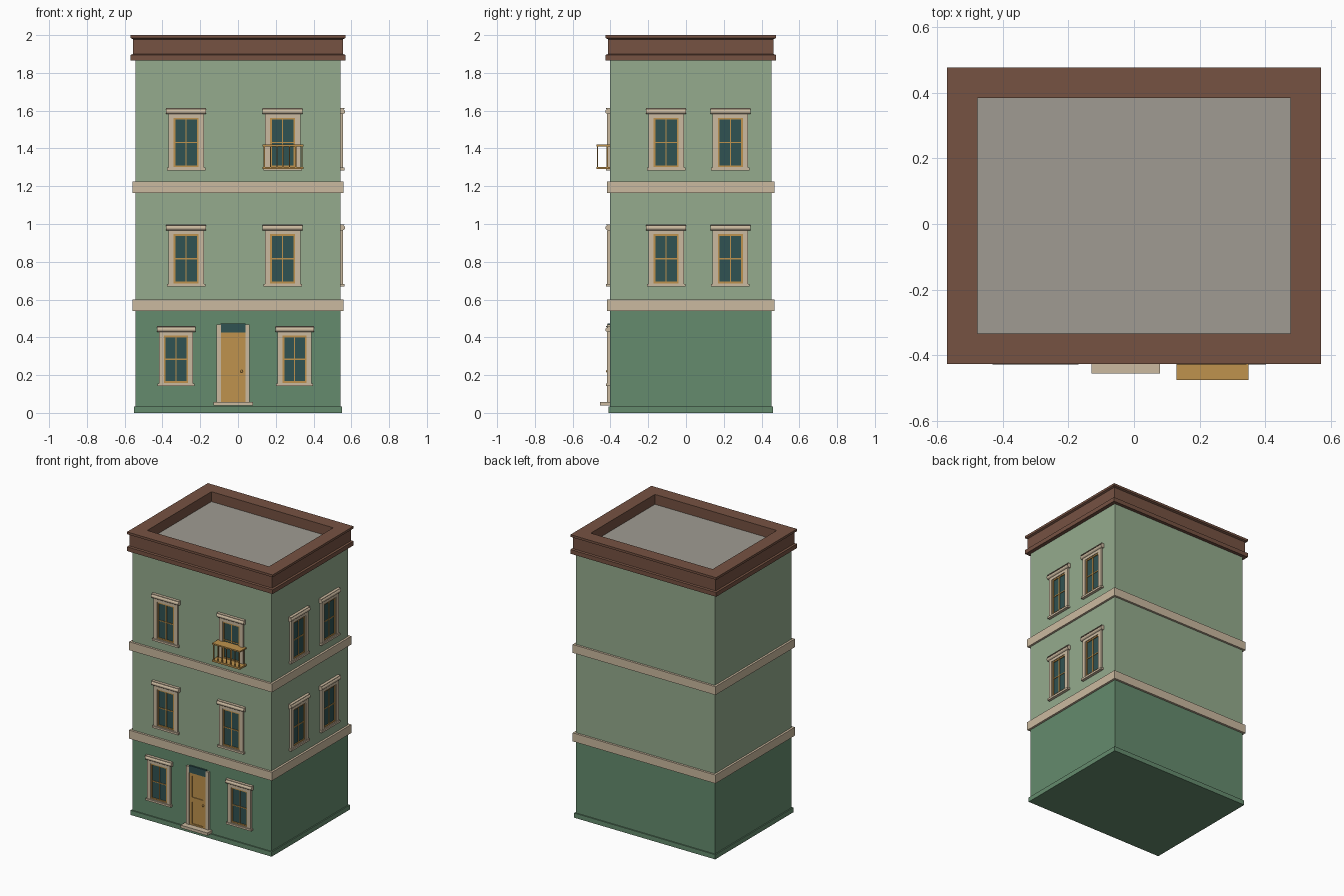
import bpy, bmesh, math

if "Cube" in bpy.data.objects:
    bpy.data.objects.remove(bpy.data.objects["Cube"])

YC = 0.025                      # centre of the building in y
HX, HY = 0.543, 0.428           # half size of the walls


def material(name, rgb):
    m = bpy.data.materials.new(name)
    m.diffuse_color = (*rgb, 1)
    m.use_nodes = True
    m.node_tree.nodes["Principled BSDF"].inputs["Base Color"].default_value = m.diffuse_color
    return m


LIGHT = material("light_green", (0.30, 0.41, 0.27))
DARK = material("dark_green", (0.13, 0.26, 0.155))
STONE = material("stone", (0.60, 0.49, 0.35))
BROWN = material("brown", (0.18, 0.085, 0.055))
ROOF = material("roof_grey", (0.35, 0.33, 0.29))
GLASS = material("glass", (0.03, 0.085, 0.085))
WOOD = material("wood", (0.52, 0.29, 0.075))


def front(u, d, z):             # u along the wall, d outwards
    return (u, YC - HY - d, z)


def side(u, d, z):
    return (HX + d, u, z)


def plain(x, y, z):
    return (x, y, z)


def finish(name, bm, mat):
    bmesh.ops.recalc_face_normals(bm, faces=bm.faces)
    me = bpy.data.meshes.new(name)
    bm.to_mesh(me)
    bm.free()
    me.materials.append(mat)
    ob = bpy.data.objects.new(name, me)
    bpy.context.collection.objects.link(ob)
    return ob


def boxes(name, mat, items, place=plain):
    """One mesh of boxes, each (a0, a1, b0, b1, c0, c1)."""
    bm = bmesh.new()
    for a0, a1, b0, b1, c0, c1 in items:
        for v in bmesh.ops.create_cube(bm, size=1)["verts"]:
            p = v.co
            v.co = place(a1 if p.x > 0 else a0, b1 if p.y > 0 else b0,
                         c1 if p.z > 0 else c0)
    return finish(name, bm, mat)


def prism(name, mat, profile, u0, u1, place):
    """Profile of (d, z) points swept along the wall."""
    bm = bmesh.new()
    a, b = ([bm.verts.new(place(u, d, z)) for d, z in profile] for u in (u0, u1))
    bm.faces.new(a)
    bm.faces.new(b)
    n = len(profile)
    for i in range(n):
        j = (i + 1) % n
        bm.faces.new((a[i], a[j], b[j], b[i]))
    return finish(name, bm, mat)


def slab(name, mat, hx, hy, z0, z1):
    return boxes(name, mat, [(-hx, hx, YC - hy, YC + hy, z0, z1)])


def rim(name, mat, profile, ix, iy):
    """Mitred rectangular ring: profile of (offset from opening, z)."""
    bm = bmesh.new()
    loops = [[bm.verts.new((sx * (ix + o), YC + sy * (iy + o), z)) for o, z in profile]
             for sx, sy in ((-1, -1), (1, -1), (1, 1), (-1, 1))]
    n = len(profile)
    for k in range(4):
        a, b = loops[k], loops[(k + 1) % 4]
        for i in range(n):
            j = (i + 1) % n
            bm.faces.new((a[i], a[j], b[j], b[i]))
    return finish(name, bm, mat)


# Walls, plinth and string courses
slab("ground_floor_wall", DARK, HX, HY, 0, 0.56)
slab("plinth", DARK, 0.551, 0.436, 0, 0.033)
slab("upper_walls", LIGHT, HX, HY, 0.56, 1.90)
slab("lower_string_course", STONE, 0.558, 0.443, 0.54, 0.60)
slab("upper_string_course", STONE, 0.558, 0.443, 1.165, 1.224)

# Parapet with cornice mouldings, sunken flat roof
rim("parapet", BROWN, [(0, 1.865), (0.093, 1.865), (0.093, 1.895), (0.081, 1.899),
                       (0.081, 1.978), (0.093, 1.984), (0.093, 2.0), (0, 2.0)],
    0.476, 0.358)
slab("flat_roof", ROOF, 0.48, 0.362, 1.89, 1.93)


def lintel(name, u, w, z0, z1, place):
    """Rounded moulding above an opening."""
    h, r = z1 - z0, 0.014
    arc = [(0.010 + r * math.cos(t), z0 + h * 0.42 + h * 0.42 * math.sin(t))
           for t in (math.pi * (k / 6 - 0.5) for k in range(7))]
    prof = [(0, z0)] + arc + [(0.02, z1 - 0.004), (0.02, z1), (0, z1)]
    ob = prism(name, STONE, prof, u - w, u + w, place)
    bpy.context.view_layer.objects.active = ob
    ob.select_set(True)
    bpy.ops.object.shade_smooth_by_angle(angle=math.radians(35))
    ob.select_set(False)


def window(tag, u, z, place, s=1.0):
    """Window with its sill bottom at z."""
    wo, wi = 0.094 * s, 0.066 * s
    bot, top, lin = z + 0.018 * s, z + 0.278 * s, z + 0.298 * s
    boxes(tag + "_surround", STONE, [
        (u - wo, u - wi, 0, 0.014, z, lin), (u + wi, u + wo, 0, 0.014, z, lin),
        (u - wi, u + wi, 0, 0.014, top, lin), (u - wi, u + wi, 0, 0.014, z, bot)], place)
    boxes(tag + "_sill", STONE,
          [(u - 0.102 * s, u + 0.102 * s, 0, 0.02, z, z + 0.014 * s)], place)
    lintel(tag + "_lintel", u, 0.106 * s, lin, z + 0.33 * s, place)
    boxes(tag + "_glass", GLASS, [(u - wi, u + wi, 0, 0.003, bot, top)], place)
    f, m = 0.009 * s, 0.003
    mid = (bot + top) / 2
    boxes(tag + "_sash", WOOD, [
        (u - wi, u - wi + f, 0, 0.009, bot, top), (u + wi - f, u + wi, 0, 0.009, bot, top),
        (u - wi, u + wi, 0, 0.009, bot, bot + f), (u - wi, u + wi, 0, 0.009, top - f, top),
        (u - m, u + m, 0, 0.007, bot, top), (u - wi, u + wi, 0, 0.007, mid - m, mid + m)], place)


# Windows
for i, u in enumerate((-0.328, 0.300)):
    window(f"ground_window_{i}", u, 0.142, front, 0.96)
for lvl, z in (("middle", 0.668), ("top", 1.284)):
    for i, u in enumerate((-0.275, 0.236)):
        window(f"{lvl}_front_window_{i}", u, z, front)
    for i, u in enumerate((-0.105, 0.235)):
        window(f"{lvl}_side_window_{i}", u, z, side)

# Front door
D = -0.026
boxes("door_surround", STONE, [(D + s * 0.076 - 0.0115, D + s * 0.076 + 0.0115, 0, 0.014, 0.05, 0.467)
                               for s in (-1, 1)], front)
boxes("door_leaf", WOOD, [(D - 0.065, D + 0.065, 0, 0.005, 0.055, 0.425)], front)
boxes("door_stiles_and_rails", WOOD,
      [(D + s * 0.054 - 0.011, D + s * 0.054 + 0.011, 0, 0.010, 0.055, 0.425) for s in (-1, 1)]
      + [(D - 0.044, D + 0.044, 0, 0.010, a, b)
         for a, b in ((0.055, 0.068), (0.22, 0.255), (0.405, 0.425))], front)
bm = bmesh.new()
bmesh.ops.create_uvsphere(bm, u_segments=10, v_segments=6, radius=0.007)
bmesh.ops.translate(bm, verts=bm.verts, vec=front(D + 0.045, 0.014, 0.22))
finish("door_knob", bm, WOOD)
boxes("door_transom", GLASS, [(D - 0.066, D + 0.066, 0, 0.012, 0.425, 0.474)], front)
boxes("door_step", STONE, [(D - 0.103, D + 0.105, 0, 0.052, 0.038, 0.058)], front)

# Balcony: slab, top rail and balusters
BX, BW, BD = 0.239, 0.109, 0.072
boxes("balcony_floor", WOOD, [(BX - BW, BX + BW, 0, BD, 1.290, 1.303)], front)
boxes("balcony_rail", WOOD, [(BX - BW, BX + BW, 0, BD, 1.411, 1.420)], front)
r = 0.003
spots = [(BX - 0.1 + 0.2 * k / 6, BD - 0.006) for k in range(7)]
spots += [(BX + s * 0.1, 0.014) for s in (-1, 1)]
boxes("balcony_balusters", WOOD,
      [(x - r, x + r, d - r, d + r, 1.30, 1.413) for x, d in spots], front)
